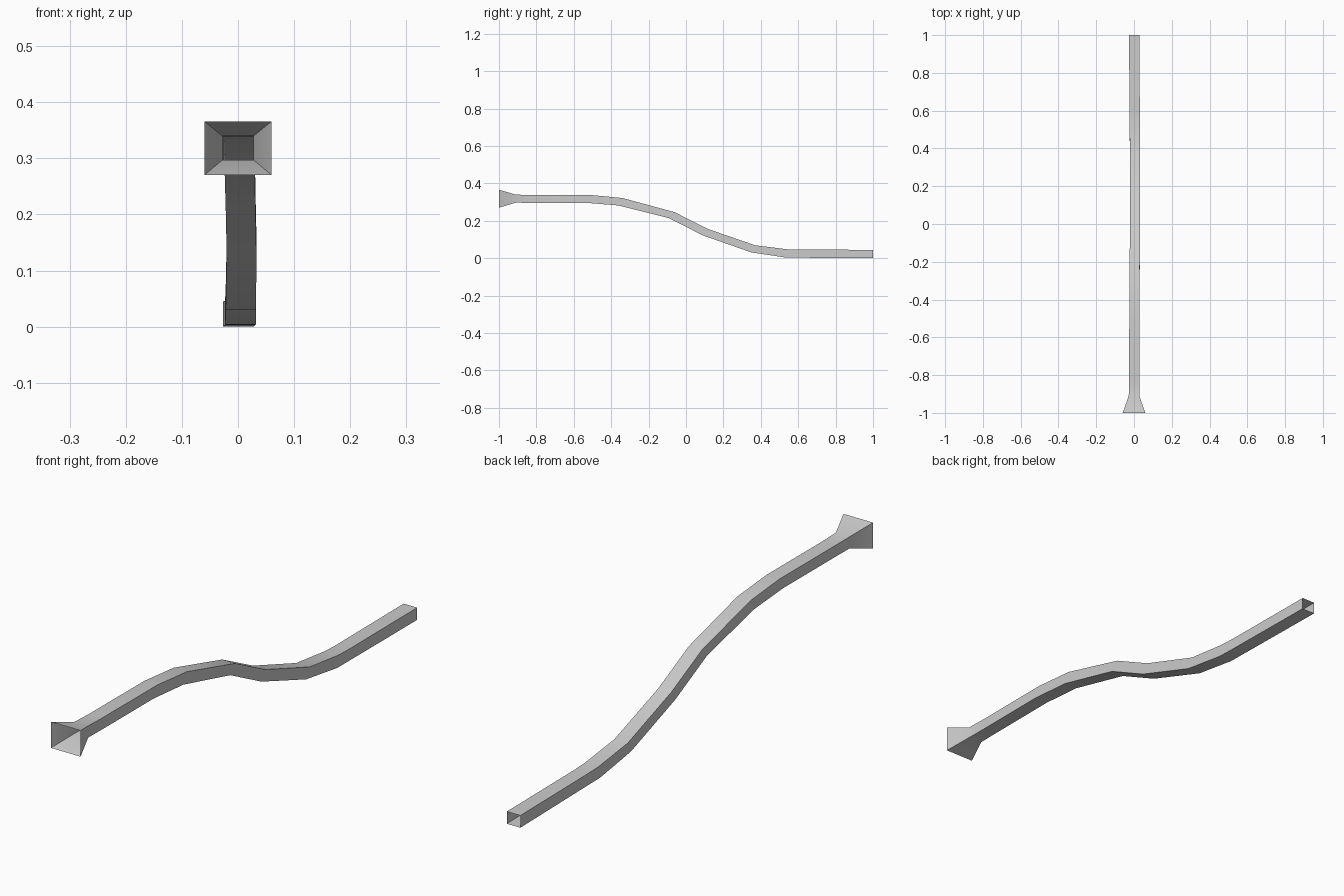
import bpy, bmesh, math

# Cross-sections: (y, z) bottom edge, (y, z) top edge, x left, x right
SECTIONS = [
    (-1.00, 0.270, -1.00, 0.366, -0.060, 0.060),   # flared mouth
    (-0.91, 0.297, -0.91, 0.340, -0.028, 0.028),   # throat
    (-0.83, 0.296, -0.83, 0.338, -0.026, 0.028),
    (-0.53, 0.296, -0.51, 0.338, -0.025, 0.029),
    (-0.36, 0.282, -0.34, 0.322, -0.024, 0.030),
    (-0.09, 0.214, -0.06, 0.246, -0.022, 0.031),
    (0.09, 0.122, 0.115, 0.157, -0.020, 0.033),
    (0.35, 0.031, 0.37, 0.069, -0.022, 0.032),
    (0.53, 0.004, 0.54, 0.048, -0.023, 0.032),
    (0.60, 0.003, 0.60, 0.046, -0.023, 0.031),
    (1.00, 0.000, 1.00, 0.045, -0.027, 0.028),     # open outlet
]

# Open-ended rectangular duct, lofted through the sections
bm = bmesh.new()
rings = []
for yb, zb, yt, zt, xl, xr in SECTIONS:
    corners = [(xl, yb, zb), (xr, yb, zb), (xr, yt, zt), (xl, yt, zt)]
    rings.append([bm.verts.new(c) for c in corners])
for a, b in zip(rings, rings[1:]):
    for i in range(4):
        j = (i + 1) % 4
        bm.faces.new((a[i], a[j], b[j], b[i]))
bmesh.ops.recalc_face_normals(bm, faces=bm.faces)

mesh = bpy.data.meshes.new("flared_duct")
bm.to_mesh(mesh)
bm.free()
duct = bpy.data.objects.new("flared_duct", mesh)
bpy.context.collection.objects.link(duct)

# Smooth along the bends, keep the four long corners sharp
bpy.context.view_layer.objects.active = duct
duct.select_set(True)
bpy.ops.object.shade_smooth_by_angle(angle=math.radians(40))
